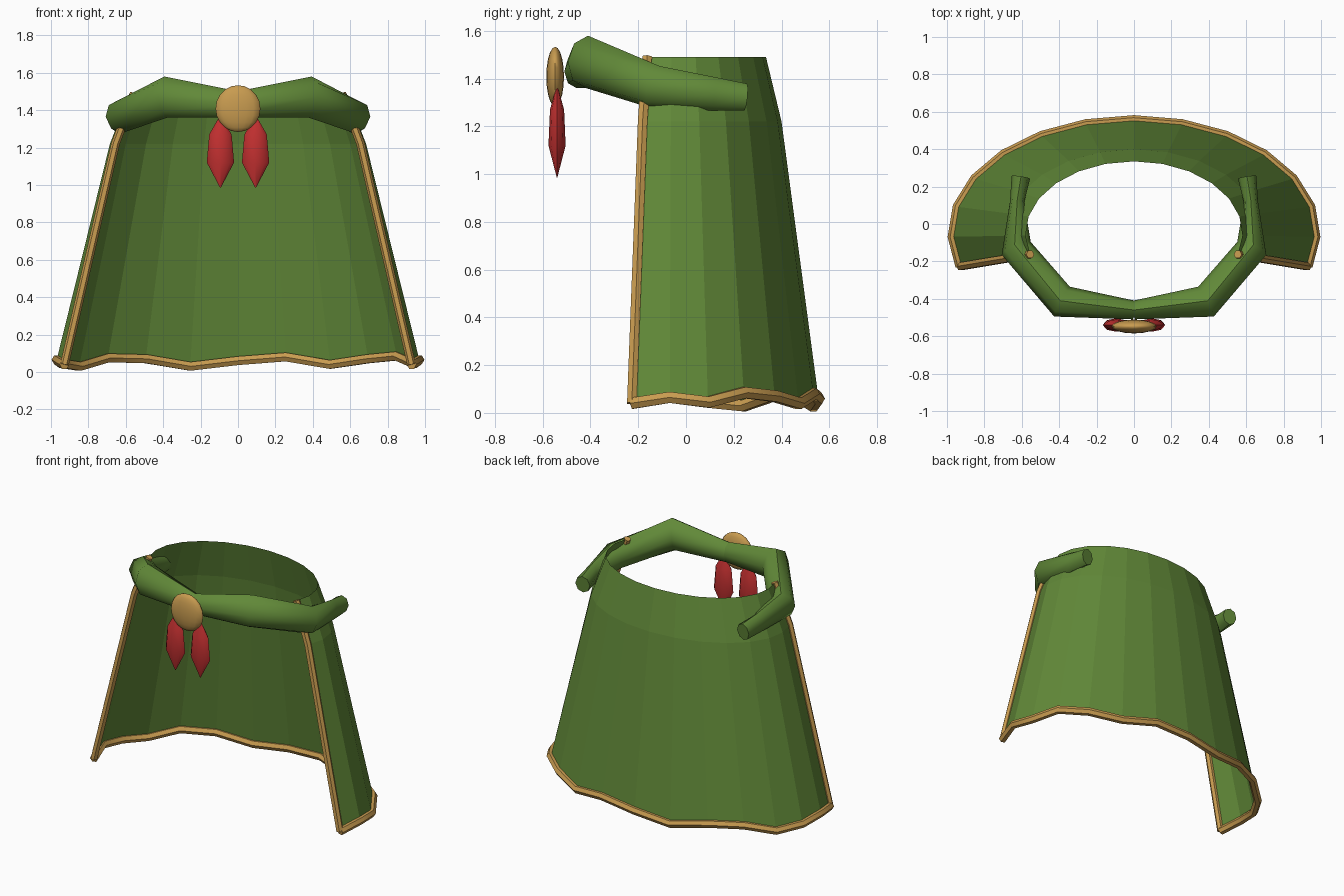
import bpy, bmesh, math
from mathutils import Vector

if "Cube" in bpy.data.objects:
    bpy.data.objects.remove(bpy.data.objects["Cube"])


def material(name, rgb):
    m = bpy.data.materials.new(name)
    m.use_nodes = True
    m.diffuse_color = (*rgb, 1)
    m.node_tree.nodes["Principled BSDF"].inputs["Base Color"].default_value = (*rgb, 1)
    return m


GREEN = material("green cloth", (0.12, 0.25, 0.04))
TAN = material("tan trim", (0.58, 0.33, 0.08))
RED = material("red tassel", (0.55, 0.03, 0.03))


def finish(name, bm, mat, smooth=None):
    mesh = bpy.data.meshes.new(name)
    bm.to_mesh(mesh)
    bm.free()
    mesh.materials.append(mat)
    ob = bpy.data.objects.new(name, mesh)
    bpy.context.collection.objects.link(ob)
    if smooth:
        bpy.ops.object.select_all(action='DESELECT')
        ob.select_set(True)
        bpy.context.view_layer.objects.active = ob
        bpy.ops.object.shade_smooth_by_angle(angle=math.radians(smooth))
    return ob


def tube(name, path, sizes, mat, up=(0, 0, 1), sides=8, smooth=50):
    """Sweep an ellipse of (width, height) radii along a path, with capped ends."""
    bm = bmesh.new()
    pts = [Vector(p) for p in path]
    rings = []
    for i, p in enumerate(pts):
        a, b = pts[max(i - 1, 0)], pts[min(i + 1, len(pts) - 1)]
        t = (b - a).normalized()
        side = t.cross(Vector(up)).normalized()
        top = side.cross(t)
        w, h = sizes[i]
        ring = []
        for k in range(sides):
            ang = 2 * math.pi * k / sides
            ring.append(bm.verts.new(p + side * w * math.cos(ang) + top * h * math.sin(ang)))
        rings.append(ring)
    for r, s in zip(rings, rings[1:]):
        for k in range(sides):
            j = (k + 1) % sides
            bm.faces.new((r[k], r[j], s[j], s[k]))
    bm.faces.new(rings[0])
    bm.faces.new(rings[-1])
    bmesh.ops.recalc_face_normals(bm, faces=bm.faces)
    return finish(name, bm, mat, smooth)


# Cape sheet: three elliptical arcs, open at the front, with a wavy hem
HEM = [.04, .065, .045, .085, .07, .04, .08, .06, .03, .07, .075, .03, .045, .065, .04]
STEPS = len(HEM) - 1
CENTRE_Y = -0.05


def arc(rx, ry, heights):
    points = []
    for i, z in enumerate(heights):
        a = math.radians(-17 + 214 * i / STEPS)
        points.append(Vector((rx * math.cos(a), CENTRE_Y + ry * math.sin(a), z)))
    return points


rows = [arc(0.97, 0.605, HEM),
        arc(0.685, 0.45, [1.22] * len(HEM)),
        arc(0.58, 0.385, [1.49] * len(HEM))]
bm = bmesh.new()
grid = [[bm.verts.new(p) for p in row] for row in rows]
for low, high in zip(grid, grid[1:]):
    for i in range(STEPS):
        bm.faces.new((low[i], low[i + 1], high[i + 1], high[i]))
finish("cape", bm, GREEN)

# Tan piping along the hem and both front edges
tube("hem_trim", rows[0], [(0.027, 0.027)] * len(HEM), TAN, sides=6)
for label, i in (("left", 0), ("right", STEPS)):
    tube(label + "_edge_trim", [r[i] for r in rows], [(0.023, 0.023)] * 3, TAN,
         up=(0, 1, 0), sides=6)

# Collar rolls from the clasp round each shoulder
COLLAR = [(0, -0.46, 1.43), (0.385, -0.415, 1.47), (0.63, -0.13, 1.365),
          (0.625, 0.12, 1.335), (0.605, 0.25, 1.322)]
SIZES = [(0.05, 0.07), (0.09, 0.11), (0.085, 0.09), (0.038, 0.07), (0.05, 0.057)]
for label, s in (("left", 1), ("right", -1)):
    tube(label + "_collar", [(s * x, y, z) for x, y, z in COLLAR], SIZES, GREEN)

# Round clasp
bm = bmesh.new()
bmesh.ops.create_uvsphere(bm, u_segments=16, v_segments=10, radius=1)
bmesh.ops.scale(bm, vec=(0.12, 0.037, 0.125), verts=bm.verts)
bmesh.ops.translate(bm, vec=(0, -0.548, 1.408), verts=bm.verts)
finish("clasp", bm, TAN, 60)

# Two pointed tassels hanging from the clasp
PROFILE = [(1.365, 0.08), (1.27, 0.82), (1.12, 1), (0.985, 0.03)]
for label, s in (("left", 1), ("right", -1)):
    tube(label + "_tassel", [(s * 0.094, -0.54, z) for z, r in PROFILE],
         [(0.073 * r, 0.036 * r) for z, r in PROFILE], RED, up=(0, 1, 0), smooth=40)
